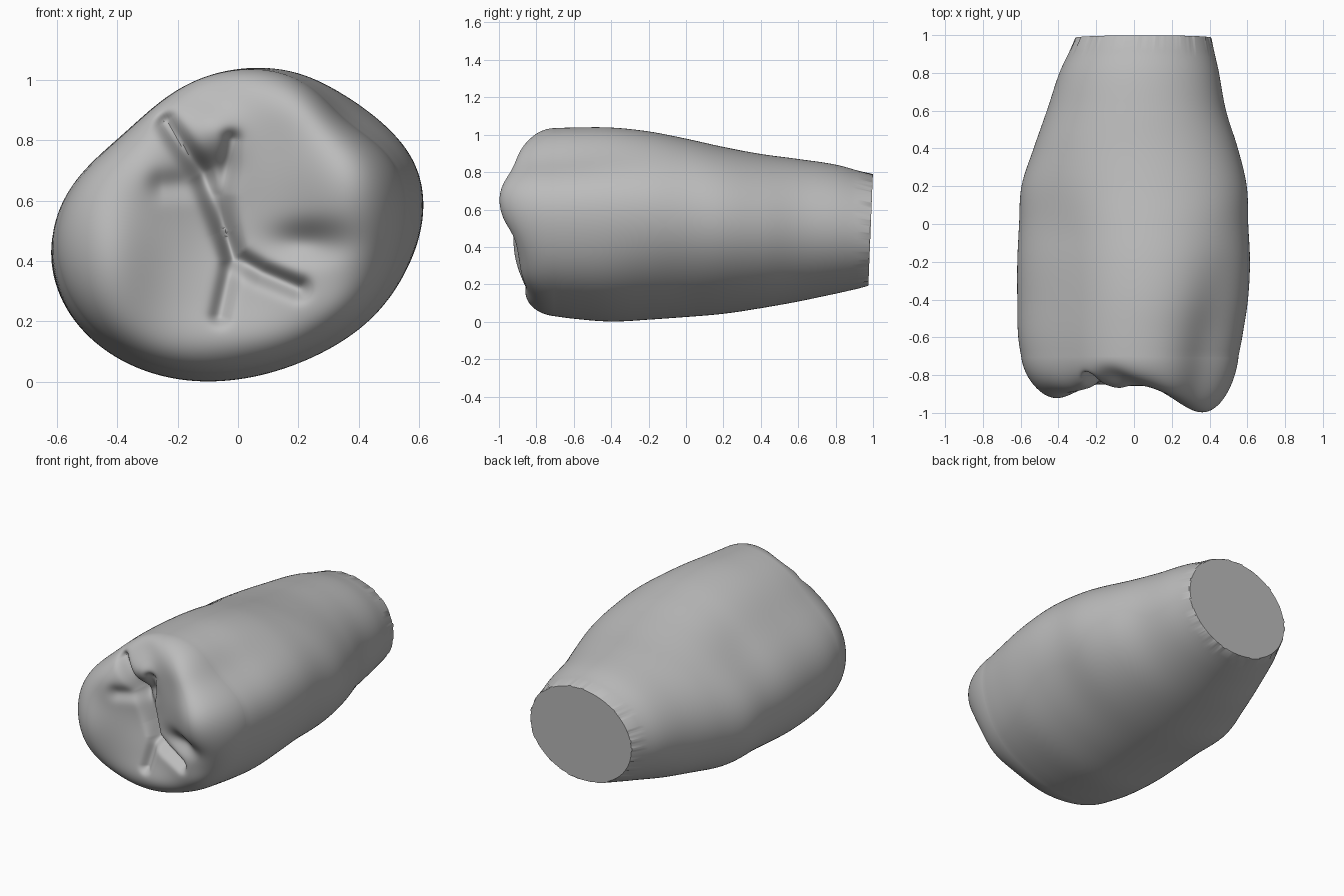
import bpy, bmesh, math, random
from mathutils import Vector

random.seed(4)
if "Cube" in bpy.data.objects:
    bpy.data.objects.remove(bpy.data.objects["Cube"], do_unlink=True)

SEG, BODY, CAP = 300, 50, 110
Y_RIM = -0.7

# Body stations: y, x min, x max, z min, z max, lean
STATIONS = [
    (1.0, -.31, .41, .19, .79, .02), (.8, -.395, .45, .15, .84, .05),
    (.6, -.46, .487, .11, .87, .08), (.4, -.53, .55, .075, .897, .1),
    (.2, -.595, .597, .045, .935, .13), (0, -.61, .605, .025, .98, .15),
    (-.2, -.62, .615, .01, 1.02, .16), (-.4, -.62, .605, .0, 1.042, .16),
    (-.6, -.615, .575, .015, 1.043, .15), (-.8, -.585, .54, .04, 1.037, .13)]

# Flattened or fuller flanks: angle, width, amount, y where it starts, length of onset
FLANKS = [
    (.72, .42, -.13, .15, .9), (-.75, .4, .04, 0, .6), (2.3, .45, -.1, .5, .6),
    (-2.35, .5, .035, .85, .3), (-2.35, .5, -.045, .3, .4)]

# Creases on the chewing face, as (x, z) paths with depth and width
GROOVES = [
    ([(-.24, .86), (-.12, .69), (-.05, .5), (-.01, .41), (.08, .36), (.2, .31)], .065, .033),
    ([(-.02, .8), (-.05, .62), (-.02, .4), (-.06, .22)], .04, .03),
    ([(-.25, .65), (-.1, .66)], .025, .045)]

# Cusps and hollows: x, z, x spread, z spread, height toward the front
BUMPS = [
    (.38, .67, .21, .3, .16), (.22, .95, .14, .13, .035), (.33, .22, .16, .12, .03),
    (-.42, .42, .15, .28, .08), (-.3, .72, .12, .12, .03), (0, .14, .18, .09, .02),
    (-.08, .84, .08, .07, .03), (-.05, .52, .15, .2, -.035), (-.13, .98, .12, .1, -.045),
    (.23, .46, .12, .065, -.06), (-.09, .71, .07, .05, -.04)]


def station(y):
    """Smoothly interpolated section at y."""
    k = min(max((1 - y) / .2, 0), len(STATIONS) - 1.001)
    i, t = int(k), k - int(k)
    a, b, c, d = (STATIONS[min(max(i + j, 0), len(STATIONS) - 1)] for j in (-1, 0, 1, 2))
    return [q + .5 * t * (r - p + t * (2 * p - 5 * q + 4 * r - s + t * (3 * (q - r) + s - p)))
            for p, q, r, s in zip(a, b, c, d)][1:]


def flank_scale(t, y):
    k = 1
    for angle, width, amount, start, length in FLANKS:
        onset = min(max((start - y) / length, 0), 1)
        turn = math.remainder(t - angle, math.tau)
        k += amount * onset * onset * (3 - 2 * onset) * math.exp(-(turn / width) ** 2)
    return k


def outline(y, t):
    """Point on the leaning oval section."""
    x0, x1, z0, z1, lean = station(y)
    k = flank_scale(t, y)
    x, z = k * math.cos(t), k * math.sin(t + lean)
    return (x0 + x1 + x * (x1 - x0)) / 2, (z0 + z1 + z * (z1 - z0)) / 2


def path_distance(p, path):
    best = 9
    for a, b in zip(path, path[1:]):
        a, b = Vector(a), Vector(b)
        t = min(max((p - a).dot(b - a) / (b - a).length_squared, 0), 1)
        best = min(best, (p - a.lerp(b, t)).length)
    return best


def chewing_height(x, z):
    p = Vector((x, z))
    y = -.845
    for cx, cz, sx, sz, h in BUMPS:
        y -= h * math.exp(-((x - cx) / sx) ** 2 - ((z - cz) / sz) ** 2)
    for path, depth, width in GROOVES:
        y += depth * math.exp(-(path_distance(p, path) / width) ** 2)
    return y


bm = bmesh.new()
angles = [math.tau * i / SEG for i in range(SEG)]


def add_ring(points):
    return [bm.verts.new(p) for p in points]


def cut_plane(z):
    return .975 + .04 * (z - .19)


# Ragged cut end
cut_rim, chipped = [], []
for i, t in enumerate(angles):
    if i % 4 == 0:
        chip = random.choice((0, .004, .008, .02))
    x, z = outline(1, t)
    cut_rim.append((.05 + (x - .05) * .985, cut_plane(z), .49 + (z - .49) * .985))
    chipped.append((x, cut_plane(z) - chip, z))
rings = [add_ring(cut_rim), add_ring(chipped)]

# Body
for j in range(1, BODY + 1):
    y = .95 + (Y_RIM - .95) * j / BODY
    rings.append(add_ring([(x, y, z) for x, z in (outline(y, t) for t in angles)]))

# Rounded rim running into the chewing face
cx, cz = -.03, .5
for j in range(1, CAP):
    s = math.sin(math.pi / 2 * (1 - j / CAP)) ** .9
    swell = math.sqrt(1 - s ** 10)
    ring = []
    for rx, rz in (outline(Y_RIM - .1 * swell, t) for t in angles):
        x, z = cx + (rx - cx) * s, cz + (rz - cz) * s
        ring.append((x, Y_RIM + (chewing_height(x, z) - Y_RIM) * swell, z))
    rings.append(add_ring(ring))

for a, b in zip(rings, rings[1:]):
    for i in range(SEG):
        n = (i + 1) % SEG
        bm.faces.new((a[i], a[n], b[n], b[i]))
bm.faces.new(rings[0])
centre = bm.verts.new((cx, chewing_height(cx, cz), cz))
for i in range(SEG):
    bm.faces.new((rings[-1][i], rings[-1][(i + 1) % SEG], centre))
bmesh.ops.recalc_face_normals(bm, faces=bm.faces)

mesh = bpy.data.meshes.new("tooth_crown")
bm.to_mesh(mesh)
bm.free()
tooth = bpy.data.objects.new("tooth_crown", mesh)
bpy.context.collection.objects.link(tooth)

# Plain grey surface
grey = bpy.data.materials.new("plain_grey")
grey.use_nodes = True
colour = (.5, .5, .5, 1)
grey.diffuse_color = colour
grey.node_tree.nodes["Principled BSDF"].inputs["Base Color"].default_value = colour
mesh.materials.append(grey)

bpy.context.view_layer.objects.active = tooth
tooth.select_set(True)
bpy.ops.object.shade_smooth_by_angle(angle=math.radians(40))

# The cut end stays flat
for face in mesh.polygons:
    if face.normal.y > .95:
        face.use_smooth = False
